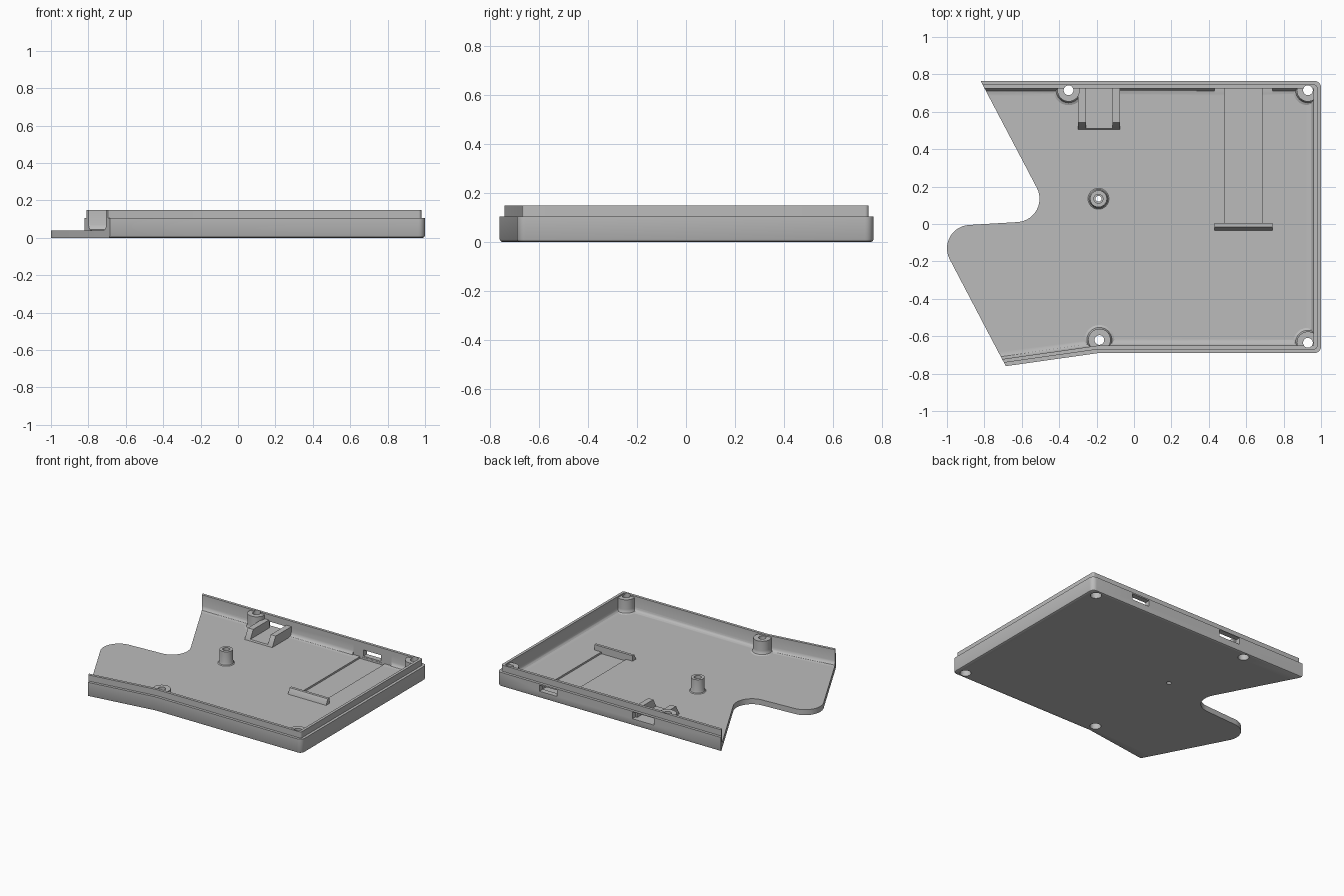
import bpy, bmesh
from math import sin, cos, radians, tau
from mathutils import Vector

cube = bpy.data.objects.get("Cube")
if cube:
    bpy.data.objects.remove(cube)

grey = bpy.data.materials.new("plain_grey")
grey.use_nodes = True
grey.diffuse_color = (0.5, 0.5, 0.5, 1)
grey.node_tree.nodes["Principled BSDF"].inputs["Base Color"].default_value = (0.5, 0.5, 0.5, 1)


def finish(bm, name):
    bmesh.ops.remove_doubles(bm, verts=bm.verts, dist=1e-5)
    bmesh.ops.dissolve_degenerate(bm, edges=bm.edges, dist=1e-6)
    bmesh.ops.recalc_face_normals(bm, faces=bm.faces)
    me = bpy.data.meshes.new(name)
    bm.to_mesh(me)
    bm.free()
    me.materials.append(grey)
    ob = bpy.data.objects.new(name, me)
    bpy.context.scene.collection.objects.link(ob)
    return ob


def extrude_x(name, profile, x0, x1):
    """Solid with a (y, z) profile running from x0 to x1."""
    bm = bmesh.new()
    face = bm.faces.new([bm.verts.new((x0, y, z)) for y, z in profile])
    new = bmesh.ops.extrude_face_region(bm, geom=[face])["geom"]
    bmesh.ops.translate(bm, vec=(x1 - x0, 0, 0),
                        verts=[v for v in new if isinstance(v, bmesh.types.BMVert)])
    return finish(bm, name)


def box(name, x0, x1, y0, y1, z0, z1):
    return extrude_x(name, [(y0, z0), (y1, z0), (y1, z1), (y0, z1)], x0, x1)


def lathe(name, x, y, profile, limit=None, steps=32):
    """Turned solid from (radius, z) points, flattened where it meets a wall."""
    bm = bmesh.new()
    rings = []
    for r, z in profile:
        ring = []
        for i in range(steps):
            px, py = x + r * cos(tau * i / steps), y + r * sin(tau * i / steps)
            if limit:
                px, py = min(px, limit[0]), max(limit[1], min(py, limit[2]))
            ring.append(bm.verts.new((px, py, z)))
        rings.append(ring)
    for a, b in zip(rings, rings[1:]):
        for i in range(steps):
            j = (i + 1) % steps
            bm.faces.new((a[i], a[j], b[j], b[i]))
    bm.faces.new(rings[0])
    bm.faces.new(rings[-1])
    return finish(bm, name)


def cut(target, cutters):
    for c in cutters:
        c.hide_render = True
        c.hide_set(True)
        m = target.modifiers.new("cut", "BOOLEAN")
        m.operation, m.solver, m.object = "DIFFERENCE", "EXACT", c


# Tray: a walled rim on three sides, open along the curved right side
START, END, BEND = Vector((-0.82, 0.765)), Vector((-0.685, -0.76)), Vector((-0.19, -0.69))
R = 0.035


def rim(d):
    """Rim path moved inward by d."""
    pts = [START + d * Vector((0.525, -1))]
    for cy, sy, a0 in ((0.73, 1, 90), (-0.655, -1, 0)):
        c = Vector((1 - R, cy))
        for i in range(7):
            a = radians(a0 - 15 * i)
            if d < R:
                pts.append(c + (R - d) * Vector((cos(a), sin(a))))
            else:
                pts.append(c - (d - R) * Vector((1, sy)))
    return pts + [BEND + d * Vector((-0.07, 1)), END + d * Vector((-0.503, 0.938))]


def arc(cx, cy, r, a0, a1, n=14):
    angles = [radians(a0 + (a1 - a0) * i / n) for i in range(n + 1)]
    return [(cx + r * cos(a), cy + r * sin(a)) for a in angles]


FLOOR = 0.04
section = [(0.08, 0), (0.012, 0), (0.004, 0.004), (0, 0.012), (0, 0.105), (0.02, 0.105),
           (0.02, 0.15), (0.04, 0.15), (0.04, 0.07), (0.044, 0.055), (0.054, 0.044), (0.07, FLOOR),
           (0.08, FLOOR)]
bm = bmesh.new()
grid = [[bm.verts.new((p.x, p.y, z)) for p in rim(d)] for d, z in section]
for a, b in zip(grid, grid[1:]):
    for i in range(len(a) - 1):
        bm.faces.new((a[i], a[i + 1], b[i + 1], b[i]))
for end in (0, -1):
    bm.faces.new([row[end] for row in grid])

# Floor with a rounded tongue and a rounded bay
tongue = arc(-0.875, -0.13, 0.125, 208, 93) + arc(-0.63, 0.135, 0.125, -87, 28)
low = [bm.verts.new((x, y, 0)) for x, y in tongue]
high = [bm.verts.new((x, y, FLOOR)) for x, y in tongue]
bm.faces.new(grid[0] + low)
bm.faces.new(grid[-1] + high)
lo = [grid[0][-1]] + low + [grid[0][0]]
hi = [grid[-1][-1]] + high + [grid[-1][0]]
for i in range(len(lo) - 1):
    bm.faces.new((lo[i], lo[i + 1], hi[i + 1], hi[i]))
tray = finish(bm, "tray")
parts = [tray]

# Screw bosses against the walls, with holes and counterbores from below
boss_shape = [(0.08, 0.03), (0.08, FLOOR), (0.067, 0.046), (0.061, 0.058), (0.06, 0.07), (0.06, 0.14)]
bore_shape = [(0.037, -0.05), (0.037, 0.06), (0.026, 0.06), (0.026, 0.2)]
holes = []
for label, x, y in (("back_right", -0.35, 0.715), ("back_left", 0.93, 0.715),
                    ("front_left", 0.93, -0.635), ("front_right", -0.185, -0.62)):
    boss = lathe(label + "_boss", x, y, boss_shape, (0.968, -0.665, 0.735))
    hole = lathe(label + "_hole_cutter", x, y, bore_shape)
    cut(boss, [hole])
    holes.append(hole)
    parts.append(boss)

# Free-standing post
post = lathe("centre_post", -0.19, 0.135,
             [(0.056, 0.03), (0.056, FLOOR), (0.05, 0.045), (0.046, 0.06), (0.045, 0.14)])
post_hole = lathe("post_hole_cutter", -0.19, 0.135,
                  [(0.016, -0.05), (0.016, 0.05), (0.024, 0.05), (0.024, 0.2)])
cut(post, [post_hole])
parts.append(post)

# Connector cradle: low platform between two rails with sloped ends
for label, x0, x1, top in (("cradle_right_rail", -0.3, -0.257, 0.11),
                           ("cradle_left_rail", -0.115, -0.075, 0.11),
                           ("cradle_platform", -0.257, -0.115, 0.05)):
    slope = (top - FLOOR) * 0.55
    parts.append(extrude_x(label, [(0.505, 0.03), (0.505, FLOOR), (0.505 + slope, top),
                                   (0.73, top), (0.73, 0.03)], x0, x1))

# Stop bar at the end of the shallow channel
parts.append(extrude_x("stop_bar", [(-0.035, 0.03), (-0.035, FLOOR), (-0.015, 0.08),
                                    (0.005, 0.08), (0.005, 0.03)], 0.43, 0.74))

# Openings in the back wall, cleared inner corners and the channel
cut(tray, holes + [post_hole,
    box("wide_port_cutter", -0.275, -0.1, 0.7, 0.8, 0.05, 0.1),
    box("small_port_cutter", 0.51, 0.655, 0.7, 0.8, 0.05, 0.095),
    box("corner_cutter", 0.43, 0.74, 0.66, 0.7255, 0.0405, 0.12),
    box("channel_cutter", 0.483, 0.684, 0.004, 0.724, 0.027, 0.06)])

# Smooth the rounded surfaces, keep edges sharp
bpy.ops.object.select_all(action="DESELECT")
for ob in parts:
    ob.select_set(True)
bpy.context.view_layer.objects.active = tray
bpy.ops.object.convert(target="MESH")
bpy.ops.object.shade_smooth_by_angle(angle=radians(32))
